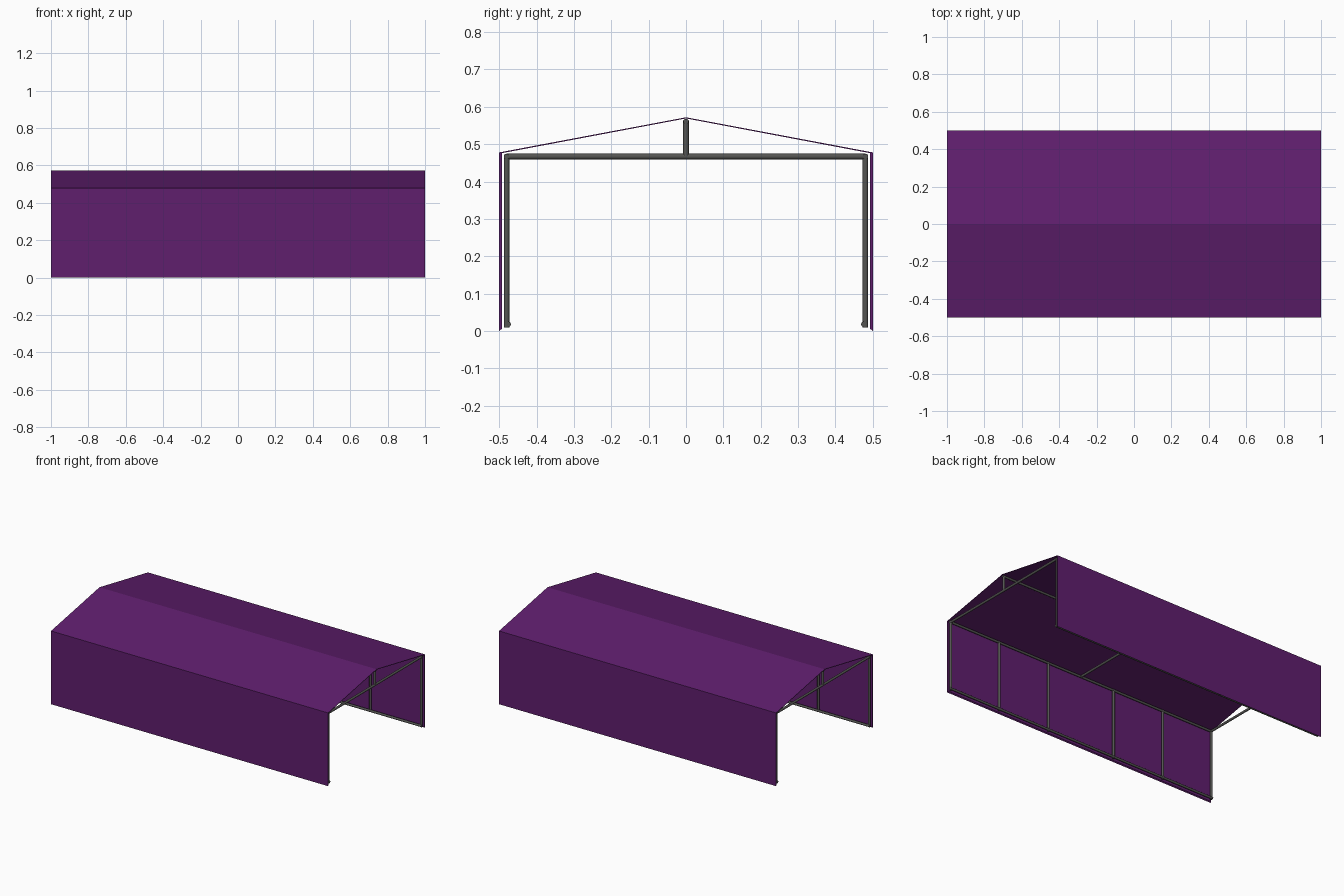
import bpy, bmesh
from mathutils import Vector

if "Cube" in bpy.data.objects:
    bpy.data.objects.remove(bpy.data.objects["Cube"])


def material(name, rgb):
    m = bpy.data.materials.new(name)
    m.diffuse_color = (*rgb, 1)
    m.use_nodes = True
    m.node_tree.nodes["Principled BSDF"].inputs["Base Color"].default_value = m.diffuse_color
    return m


purple = material("purple_fabric", (0.115, 0.013, 0.155))
steel = material("dark_steel", (0.09, 0.09, 0.085))
R = 0.0075


def add_object(name, bm, mat):
    bmesh.ops.recalc_face_normals(bm, faces=bm.faces)
    me = bpy.data.meshes.new(name)
    bm.to_mesh(me)
    bm.free()
    me.materials.append(mat)
    ob = bpy.data.objects.new(name, me)
    bpy.context.collection.objects.link(ob)
    return ob


def tube(name, a, b, r=R):
    a, b = Vector(a), Vector(b)
    d = b - a
    bm = bmesh.new()
    bmesh.ops.create_cone(bm, cap_ends=True, segments=12, radius1=r, radius2=r, depth=d.length)
    for f in bm.faces:
        f.smooth = len(f.verts) == 4
    for e in bm.edges:
        e.smooth = all(f.smooth for f in e.link_faces)
    ob = add_object(name, bm, steel)
    ob.location = (a + b) / 2
    ob.rotation_euler = d.to_track_quat('Z', 'Y').to_euler()


# Fabric cover: closed cross-section swept along x
outer = [(-0.5, 0.0), (-0.5, 0.478), (0, 0.572), (0.5, 0.478), (0.5, 0.0)]
inner = [(0.493, 0.006), (0.493, 0.476), (0, 0.569), (-0.493, 0.476), (-0.493, 0.006)]
bm = bmesh.new()
rings = [[bm.verts.new((x, y, z)) for y, z in outer + inner] for x in (-1, 1)]
n = len(rings[0])
for i in range(n):
    j = (i + 1) % n
    bm.faces.new((rings[0][i], rings[0][j], rings[1][j], rings[1][i]))
for ring in rings:
    for i in range(4):
        bm.faces.new((ring[i], ring[i + 1], ring[n - 2 - i], ring[n - 1 - i]))
add_object("fabric_cover", bm, purple)

# Side frames: posts with a top and a bottom rail
END = 0.988
for side, s in (("front", -1), ("back", 1)):
    y = s * 0.48
    for i, x in enumerate((-END, -0.62, -0.247, 0.247, 0.62, END)):
        tube(f"{side}_post_{i + 1}", (x, y, 0.01), (x, y, 0.472))
    tube(f"{side}_top_rail", (-0.995, y, 0.467), (0.995, y, 0.467))
    tube(f"{side}_bottom_rail", (-0.995, s * 0.476, 0.018), (0.995, s * 0.476, 0.018))

# Cross beams with short king posts
for name, x in (("left", -END), ("middle", 0), ("right", END)):
    tube(f"{name}_cross_beam", (x, -0.48, 0.467), (x, 0.48, 0.467))
    tube(f"{name}_king_post", (x, 0, 0.47), (x, 0, 0.564))

# Ridge pole under the roof peak
tube("ridge_pole", (-0.995, 0, 0.561), (0.995, 0, 0.561), 0.007)
